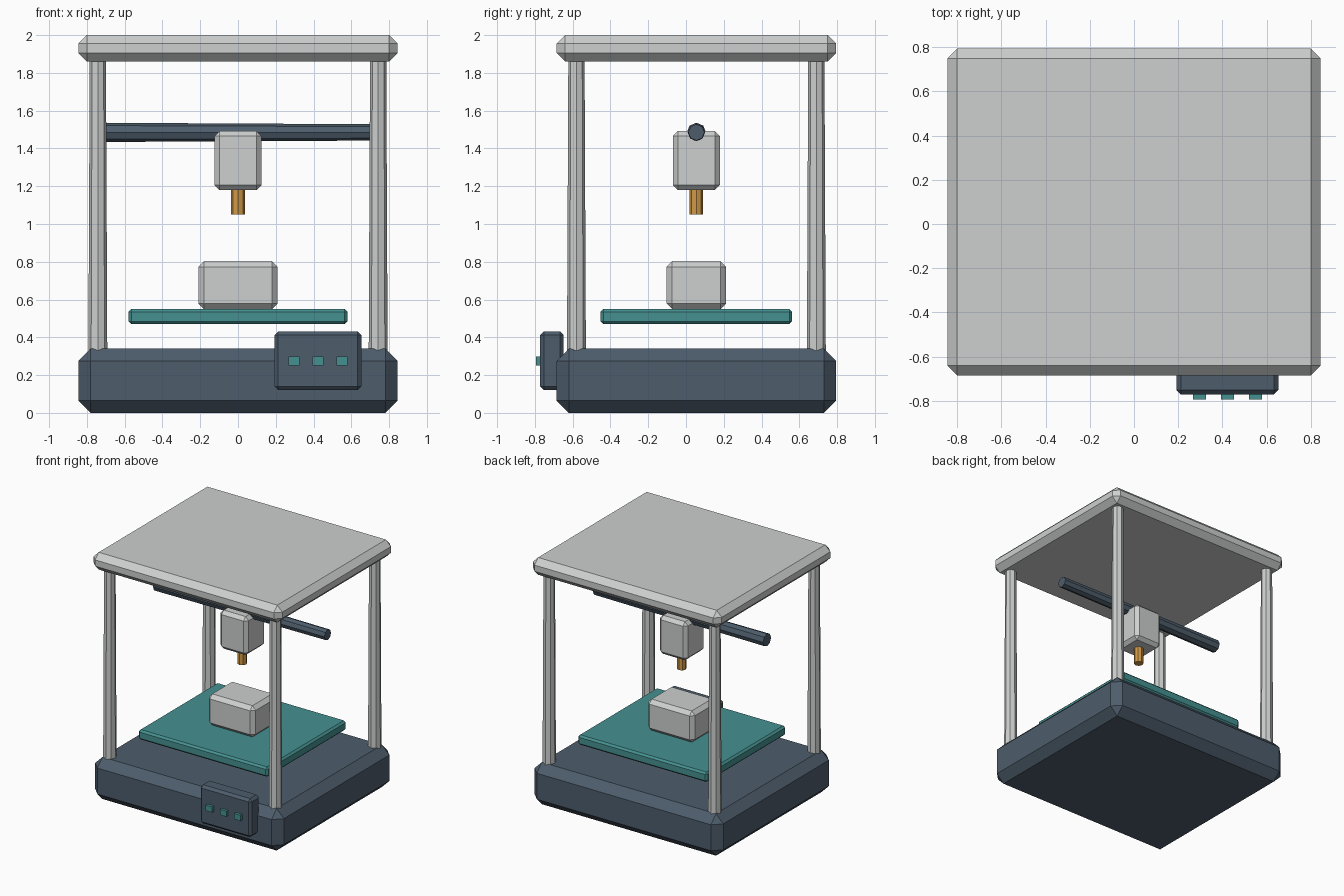
import bpy
import bmesh
from math import pi
from mathutils import Matrix, Vector

cube = bpy.data.objects.get("Cube")
if cube:
    bpy.data.objects.remove(cube, do_unlink=True)


def make_material(name, rgb):
    mat = bpy.data.materials.new(name)
    mat.use_nodes = True
    mat.diffuse_color = (*rgb, 1)
    shader = next(n for n in mat.node_tree.nodes if n.type == 'BSDF_PRINCIPLED')
    shader.inputs["Base Color"].default_value = (*rgb, 1)
    return mat


grey = make_material("light grey", (0.61, 0.63, 0.62))
slate = make_material("dark slate", (0.075, 0.11, 0.15))
teal = make_material("teal", (0.06, 0.28, 0.28))
brass = make_material("brass", (0.64, 0.32, 0.065))


def add_object(name, bm, mat):
    bmesh.ops.recalc_face_normals(bm, faces=bm.faces)
    mesh = bpy.data.meshes.new(name)
    bm.to_mesh(mesh)
    bm.free()
    mesh.materials.append(mat)
    obj = bpy.data.objects.new(name, mesh)
    bpy.context.collection.objects.link(obj)
    return obj


def box(name, low, high, mat, chamfer=0):
    """Box between two corners, with a flat chamfer on every edge."""
    low, high = Vector(low), Vector(high)
    bm = bmesh.new()
    size = Matrix.Diagonal((*(high - low), 1))
    bmesh.ops.create_cube(bm, size=1, matrix=Matrix.Translation((low + high) / 2) @ size)
    obj = add_object(name, bm, mat)
    if chamfer:
        bevel = obj.modifiers.new("chamfer", 'BEVEL')
        bevel.width = chamfer
        bevel.segments = 1
        bevel.limit_method = 'NONE'
    return obj


def rod(name, center, length, r1, r2, mat, turn=Matrix()):
    """Eight-sided rod, r1 at its start and r2 at its end."""
    bm = bmesh.new()
    bmesh.ops.create_cone(bm, cap_ends=True, segments=8, radius1=r1, radius2=r2,
                          depth=length, matrix=Matrix.Translation(center) @ turn)
    return add_object(name, bm, mat)


MID = 0.055  # depth centre of the frame

# Base and roof
for name, z0, z1, mat, chamfer in (("base", 0, 0.34, slate, 0.065),
                                   ("roof", 1.86, 2.0, grey, 0.045)):
    box(name, (-0.845, MID - 0.74, z0), (0.845, MID + 0.74, z1), mat, chamfer)

# Four tapered corner posts
for x_name, sx in (("right", -1), ("left", 1)):
    for y_name, sy in (("front", -1), ("back", 1)):
        rod(f"{y_name}_{x_name}_post", (sx * 0.742, MID + sy * 0.635, 1.1), 1.54,
            0.05, 0.043, grey)

# Gantry rod running along x
rod("gantry_rod", (0, MID, 1.485), 1.53, 0.051, 0.043, slate,
    Matrix.Rotation(pi / 2, 4, 'Y'))

# Tool head and nozzle
box("tool_head", (-0.125, MID - 0.125, 1.18), (0.125, MID + 0.125, 1.492), grey, 0.027)
rod("nozzle", (0, MID, 1.125), 0.15, 0.036, 0.036, brass)

# Print bed with the block on it
box("print_bed", (-0.58, MID - 0.507, 0.47), (0.58, MID + 0.507, 0.55), teal, 0.015)
box("printed_block", (-0.21, MID - 0.158, 0.55), (0.21, MID + 0.158, 0.803), grey, 0.03)

# Control panel with three buttons
box("control_panel", (0.193, -0.772, 0.12), (0.653, -0.648, 0.432), slate, 0.02)
for i in range(3):
    x = 0.296 + i * 0.127
    box(f"button_{i + 1}", (x - 0.029, -0.795, 0.252), (x + 0.029, -0.755, 0.298), teal)
